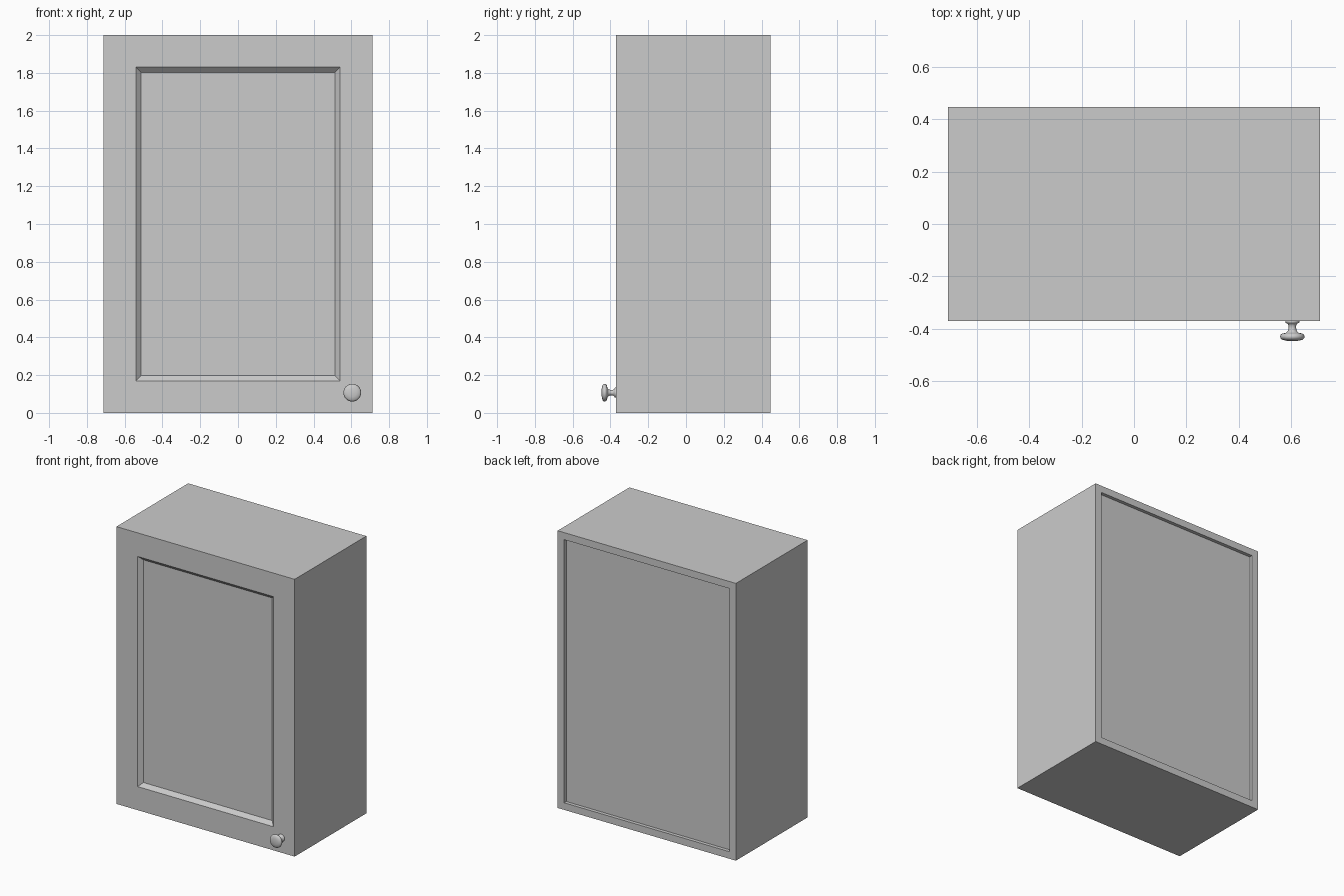
import bpy, bmesh, math

if "Cube" in bpy.data.objects:
    bpy.data.objects.remove(bpy.data.objects["Cube"])

W, H = 0.711, 2.0                      # half width, height
BACK, DOOR_BACK, DOOR_FRONT = 0.447, -0.32, -0.37


def finish(bm, name):
    bmesh.ops.recalc_face_normals(bm, faces=bm.faces[:])
    me = bpy.data.meshes.new(name)
    bm.to_mesh(me)
    bm.free()
    ob = bpy.data.objects.new(name, me)
    bpy.context.collection.objects.link(ob)
    return ob


def rect_loft(name, rings, closed=False):
    """Loft rectangles given as (margin from outer edge, y); cap the ends unless closed."""
    bm = bmesh.new()
    loops = [[bm.verts.new((x, y, z)) for x, z in
              ((m - W, m), (W - m, m), (W - m, H - m), (m - W, H - m))]
             for m, y in rings]
    pairs = list(zip(loops, loops[1:]))
    if closed:
        pairs.append((loops[-1], loops[0]))
    else:
        bm.faces.new(loops[0])
        bm.faces.new(loops[-1])
    for a, b in pairs:
        for i in range(4):
            j = (i + 1) % 4
            bm.faces.new((a[i], a[j], b[j], b[i]))
    return finish(bm, name)


# Hollow carcass: four walls open at front and back
T = 0.051
rect_loft("carcass", [(0, DOOR_BACK), (0, BACK), (T, BACK), (T, DOOR_BACK)], closed=True)

# Back panel set in slightly from the rear edge
rect_loft("back_panel", [(T, BACK - 0.025), (T, BACK - 0.045)])

# Door with a sloped moulding down to the recessed panel
rect_loft("door", [(0, DOOR_BACK), (0, DOOR_FRONT), (0.17, DOOR_FRONT),
                   (0.197, DOOR_FRONT + 0.026)])

# Turned knob: (radius, y) profile spun about the y axis
profile = [(0, -0.369), (0.026, -0.369), (0.027, -0.374), (0.025, -0.378),
           (0.018, -0.381), (0.0145, -0.388), (0.0145, -0.398), (0.017, -0.408),
           (0.024, -0.416), (0.037, -0.418), (0.044, -0.422), (0.047, -0.430),
           (0.045, -0.437), (0.039, -0.442), (0.022, -0.446), (0, -0.447)]
KX, KZ = 0.605, 0.107
bm = bmesh.new()
vs = [bm.verts.new((KX + r, y, KZ)) for r, y in profile]
es = [bm.edges.new(p) for p in zip(vs, vs[1:])]
bmesh.ops.spin(bm, geom=vs + es, cent=(KX, 0, KZ), axis=(0, 1, 0),
               angle=math.tau, steps=32)
bmesh.ops.remove_doubles(bm, verts=bm.verts[:], dist=1e-5)
knob = finish(bm, "knob")
bpy.context.view_layer.objects.active = knob
knob.select_set(True)
bpy.ops.object.shade_smooth_by_angle(angle=math.radians(50))
